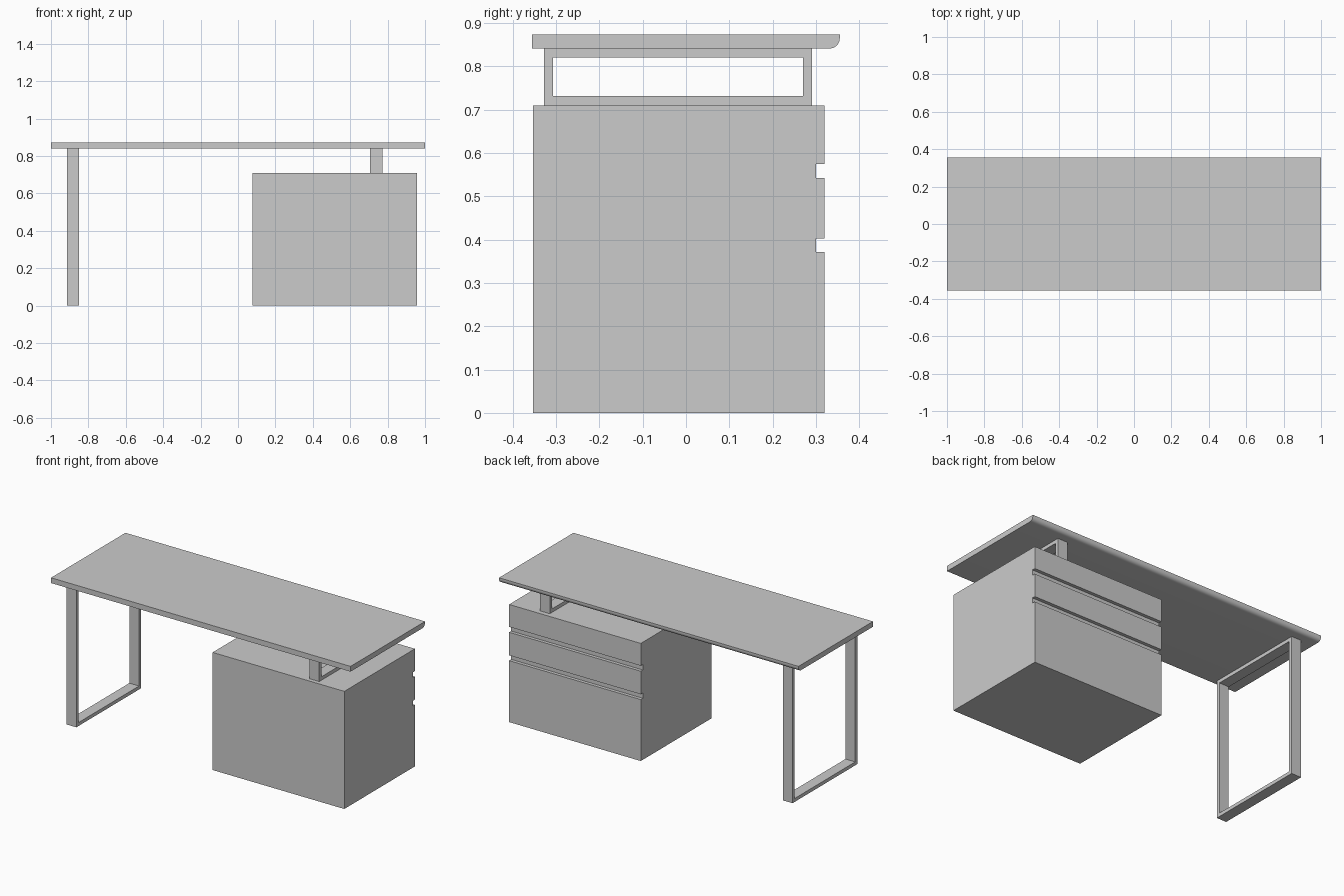
import bpy, bmesh
from math import sin, cos, pi

if "Cube" in bpy.data.objects:
    bpy.data.objects.remove(bpy.data.objects["Cube"])


def extrude_profile(name, outer, x0, x1, inner=None):
    """Extrude a closed (y, z) outline along x; an equal-length inner outline makes a hollow ring."""
    bm = bmesh.new()
    n = len(outer)

    def ring(pts, x):
        return [bm.verts.new((x, y, z)) for y, z in pts]

    a, b = ring(outer, x0), ring(outer, x1)
    for i in range(n):
        j = (i + 1) % n
        bm.faces.new((a[i], a[j], b[j], b[i]))
    if inner:
        c, d = ring(inner, x0), ring(inner, x1)
        for i in range(n):
            j = (i + 1) % n
            bm.faces.new((c[j], c[i], d[i], d[j]))
            bm.faces.new((a[j], a[i], c[i], c[j]))
            bm.faces.new((b[i], b[j], d[j], d[i]))
    else:
        bm.faces.new(a[::-1])
        bm.faces.new(b)
    bmesh.ops.recalc_face_normals(bm, faces=bm.faces)
    mesh = bpy.data.meshes.new(name)
    bm.to_mesh(mesh)
    bm.free()
    obj = bpy.data.objects.new(name, mesh)
    bpy.context.collection.objects.link(obj)
    return obj


def rect(y0, y1, z0, z1):
    return [(y0, z0), (y1, z0), (y1, z1), (y0, z1)]


def frame(name, x0, x1, z0, z1, t=0.021):
    y0, y1 = -0.328, 0.291
    return extrude_profile(name, rect(y0, y1, z0, z1), x0, x1,
                           rect(y0 + t, y1 - t, z0 + t, z1 - t))


# Desk top with a rounded lower edge on the drawer side
r = 0.024
arc = [(0.355 - r + r * sin(i * pi / 16), 0.841 + r - r * cos(i * pi / 16)) for i in range(9)]
top = extrude_profile("desk_top", [(-0.355, 0.841)] + arc + [(0.355, 0.873), (-0.355, 0.873)], -1, 1)
bpy.context.view_layer.objects.active = top
top.select_set(True)
bpy.ops.object.shade_smooth_by_angle()

# Rectangular tube frames: floor leg and short riser above the cabinet
frame("leg_frame", -0.915, -0.85, 0, 0.841)
frame("riser_frame", 0.706, 0.772, 0.71, 0.841)

# Drawer cabinet with two finger grooves across the drawer side
front, groove = 0.32, 0.30
side = [(-0.353, 0), (front, 0)]
for z0, z1 in ((0.371, 0.403), (0.542, 0.575)):
    side += [(front, z0), (groove, z0), (groove, z1), (front, z1)]
side += [(front, 0.71), (-0.353, 0.71)]
extrude_profile("drawer_cabinet", side, 0.078, 0.957)
